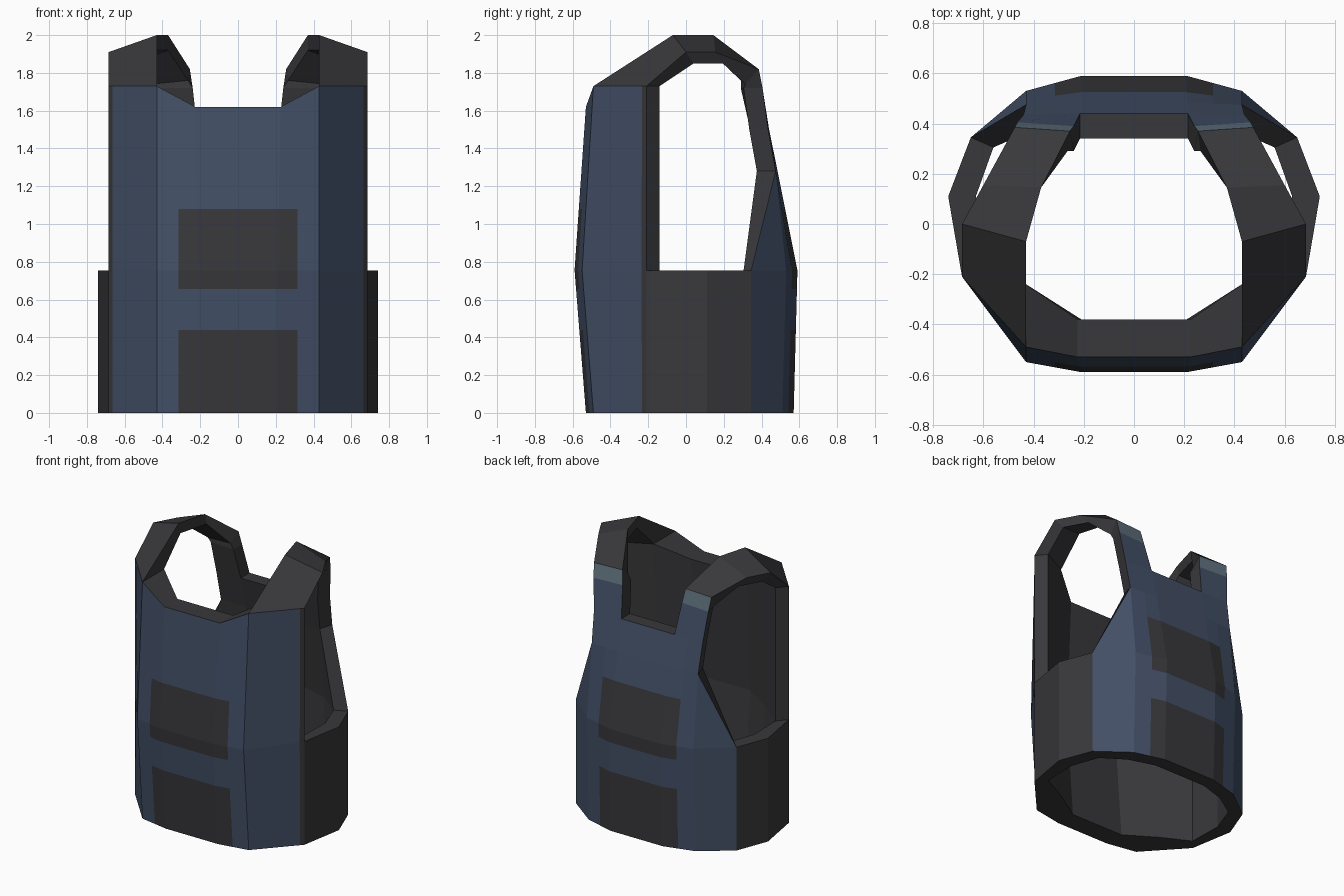
import bpy, bmesh
from mathutils import Vector

if "Cube" in bpy.data.objects:
    bpy.data.objects.remove(bpy.data.objects["Cube"])


def material(name, rgb):
    m = bpy.data.materials.new(name)
    m.diffuse_color = (*rgb, 1)
    m.use_nodes = True
    m.node_tree.nodes["Principled BSDF"].inputs["Base Color"].default_value = m.diffuse_color
    return m


DARK, BLUE, PALE = 0, 1, 2
mats = [material("charcoal_webbing", (0.040, 0.040, 0.044)),
        material("navy_fabric", (0.056, 0.080, 0.135)),
        material("pale_blue_patch", (0.115, 0.165, 0.205))]

# Outer surface of the right half: one letter per vertical seam, front centre to back centre
outer = {
    "B0": (.21, -.53, 0), "B1": (.21, -.59, .755), "B2": (.225, -.53, 1.62),
    "C0": (.43, -.49, 0), "C1": (.43, -.55, .755), "C2": (.43, -.49, 1.73),
    "D0": (.685, -.21, 0), "D1": (.685, -.21, .755), "D2": (.685, -.21, 1.73),
    "E0": (.74, .11, 0), "E1": (.74, .11, .755),
    "F0": (.65, .345, 0), "F1": (.65, .345, .755),
    "G0": (.43, .51, 0), "G1": (.43, .53, .755), "G2": (.43, .475, 1.28),
    "G3": (.44, .435, 1.5), "G4": (.465, .405, 1.72),
    "H0": (.21, .57, 0), "H1": (.21, .59, .755), "H2": (.21, .485, 1.28),
    "H3": (.215, .44, 1.5), "H4": (.24, .39, 1.72),
    # shoulder strap: S and K on the neck side, T and J on the arm side
    "S0": (.43, -.07, 2), "S1": (.37, .145, 2), "K0": (.255, .37, 1.82),
    "T0": (.685, 0, 1.91), "T1": (.60, .155, 1.91), "J0": (.475, .385, 1.82),
}
for a, b in (("A0", "B0"), ("A1", "B1"), ("A2", "B2"),
             ("I0", "H0"), ("I1", "H1"), ("I2", "H2"), ("I3", "H3")):
    outer[a] = (0, *outer[b][1:])

# Step from the outer to the inner surface on each seam
inward = {"A": (0, .15, 0), "B": (0, .15, 0), "C": (0, .25, 0), "D": (-.06, .07, 0),
          "E": (-.11, 0, 0), "F": (-.09, -.04, 0), "G": (-.03, -.1, 0),
          "H": (0, -.1, 0), "I": (0, -.1, 0), "S": (0, .02, -.08),
          "T": (-.04, .04, -.06), "J": (-.01, -.07, -.08), "K": (.01, -.08, -.06)}

panels = {
    BLUE: "A0B0B1A1 A1B1B2A2 B0C0C1B1 B1C1C2B2 C0D0D1C1 C1D1D2C2 "
          "F0G0G1F1 F1G1G2 G0H0H1G1 G1H1H2G2 G2H2H3G3 H0I0I1H1 H1I1I2H2 H2I2I3H3 G3H3H4G4",
    DARK: "D0E0E1D1 E0F0F1E1 J0K0S1T1 T1S1S0T0 T0S0C2D2",
    PALE: "G4H4K0J0",
}

bm = bmesh.new()
out_v = {k: bm.verts.new(p) for k, p in outer.items()}
in_v = {k: bm.verts.new(Vector(p) + Vector(inward[k[0]])) for k, p in outer.items()}


def add_face(verts, mat):
    f = bm.faces.new(verts)
    f.material_index = mat


# Outer panels and lining
edges = set()
for mat, text in panels.items():
    for word in text.split():
        keys = [word[i:i + 2] for i in range(0, len(word), 2)]
        add_face([out_v[k] for k in keys], mat)
        add_face([in_v[k] for k in reversed(keys)], DARK)
        edges.update(zip(keys, keys[1:] + keys[:1]))

# Rim along every open edge except the mirror plane
for a, b in sorted(edges):
    if (b, a) not in edges and (outer[a][0] > 0 or outer[b][0] > 0):
        add_face([out_v[b], out_v[a], in_v[a], in_v[b]], DARK)


def cut(co, normal, keep):
    """Cut the blue faces that pass the keep test with a plane."""
    faces = [f for f in bm.faces if f.material_index == BLUE and keep(f.calc_center_median())]
    geom = set(faces)
    for f in faces:
        geom.update(f.edges)
        geom.update(f.verts)
    bmesh.ops.bisect_plane(bm, geom=list(geom), dist=1e-5, plane_co=co, plane_no=normal)


# Pouch patches on front and back, dark binding at the front side edges
POUCH = .315
cut((POUCH, 0, 0), (1, 0, 0), lambda c: c.z < 1.5)
cut((.665, 0, 0), (1, 0, 0), lambda c: c.y < 0)
for z in (.44, .655, 1.08):
    cut((0, 0, z), (0, 0, 1), lambda c: c.x < POUCH)
for f in bm.faces:
    c = f.calc_center_median()
    if f.material_index == BLUE:
        pouch = c.x < POUCH and (c.z < .44 or .655 < c.z < 1.08)
        if pouch or (c.y < 0 and c.x > .665):
            f.material_index = DARK

mesh = bpy.data.meshes.new("vest")
bm.to_mesh(mesh)
bm.free()
for m in mats:
    mesh.materials.append(m)
vest = bpy.data.objects.new("vest", mesh)
bpy.context.collection.objects.link(vest)

# Left half
mirror = vest.modifiers.new("mirror", "MIRROR")
mirror.use_clip = True
mirror.merge_threshold = .0005
